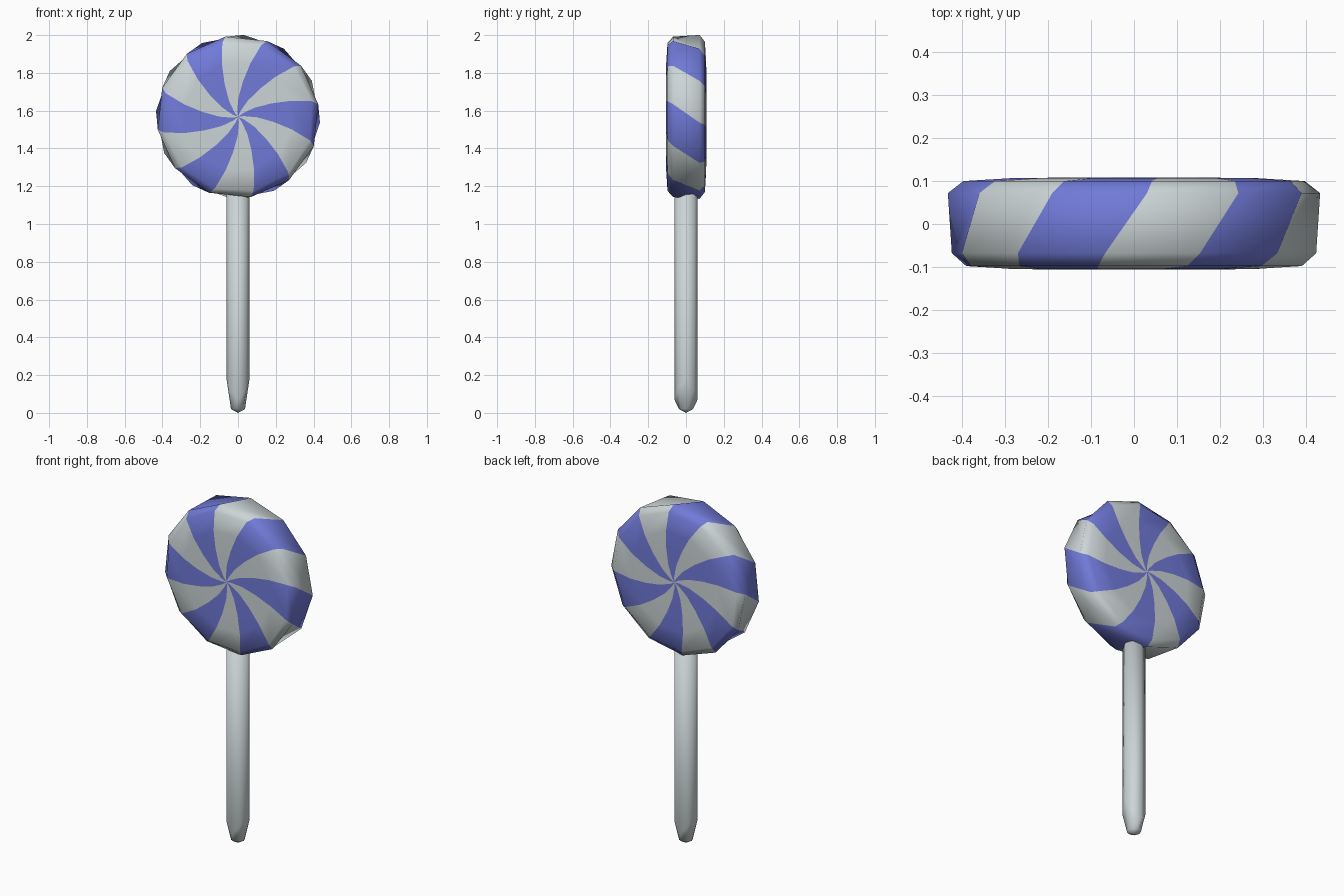
import bpy
import math

if "Cube" in bpy.data.objects:
    bpy.data.objects.remove(bpy.data.objects["Cube"])


def material(name, rgb):
    m = bpy.data.materials.new(name)
    m.diffuse_color = (*rgb, 1)
    m.use_nodes = True
    m.node_tree.nodes["Principled BSDF"].inputs["Base Color"].default_value = m.diffuse_color
    return m


white = material("pale grey", (0.60, 0.66, 0.67))
blue = material("candy blue", (0.165, 0.195, 0.69))


def make(name, verts, faces, mats, indices):
    me = bpy.data.meshes.new(name)
    me.from_pydata(verts, [], faces)
    for m in mats:
        me.materials.append(m)
    for p, i in zip(me.polygons, indices):
        p.material_index = i
        p.use_smooth = True
    ob = bpy.data.objects.new(name, me)
    bpy.context.collection.objects.link(ob)
    return ob


# Candy disc: twelve twisted wedges, alternating colours, around the y axis
N = 12
CZ = 1.567
# ring profile: radius, y, twist in degrees (front centre to back centre)
rings = [(0.03, -0.106, 38), (0.10, -0.106, 29), (0.19, -0.106, 22),
         (0.29, -0.105, 17), (0.40, -0.098, 12), (0.43, -0.068, 9),
         (0.435, 0.072, -4), (0.40, 0.10, -6), (0.29, 0.107, -11),
         (0.19, 0.108, -16), (0.10, 0.108, -23), (0.03, 0.108, -32)]
verts, faces, cols = [], [], []
for r, y, twist in rings:
    for k in range(N):
        a = math.radians(twist + k * 360 / N)
        verts.append((r * math.cos(a), y, CZ + r * math.sin(a)))
front_c = len(verts)
verts += [(0, -0.106, CZ), (0, 0.108, CZ)]
last = (len(rings) - 1) * N
for k in range(N):
    n = (k + 1) % N
    for j in range(len(rings) - 1):
        faces.append((j * N + k, j * N + n, (j + 1) * N + n, (j + 1) * N + k))
        cols.append(k % 2)
    faces.append((front_c, n, k)[::-1])
    faces.append((front_c + 1, last + k, last + n)[::-1])
    cols += [k % 2, k % 2]
# face directions: make everything point away from the disc centre
fixed = []
for f in faces:
    p = [verts[i] for i in f]
    c = [sum(v[i] for v in p) / len(p) for i in range(3)]
    u = [p[1][i] - p[0][i] for i in range(3)]
    w = [p[2][i] - p[0][i] for i in range(3)]
    nrm = (u[1] * w[2] - u[2] * w[1], u[2] * w[0] - u[0] * w[2], u[0] * w[1] - u[1] * w[0])
    out = nrm[0] * c[0] + nrm[1] * c[1] + nrm[2] * (c[2] - CZ)
    fixed.append(f if out > 0 else f[::-1])
make("candy_disc", verts, fixed, [white, blue], cols)

# Stick: octagonal rod with a blunt tapered tip
S = 8
verts, faces = [(0, 0, 0)], []
for r, z, dz in [(0.037, 0.02, 0.0), (0.061, 0.07, 0.11), (0.061, 1.18, 0.0)]:
    for k in range(S):
        a = 2 * math.pi * k / S
        verts.append((r * math.cos(a), r * math.sin(a), z + dz * math.cos(a) ** 2))
for k in range(S):
    n = (k + 1) % S
    faces.append((0, 1 + n, 1 + k))
    for j in range(2):
        b = 1 + j * S
        faces.append((b + k, b + n, b + S + n, b + S + k))
faces.append(tuple(range(1 + 2 * S, 1 + 3 * S)))
make("stick", verts, faces, [white], [0] * len(faces))
